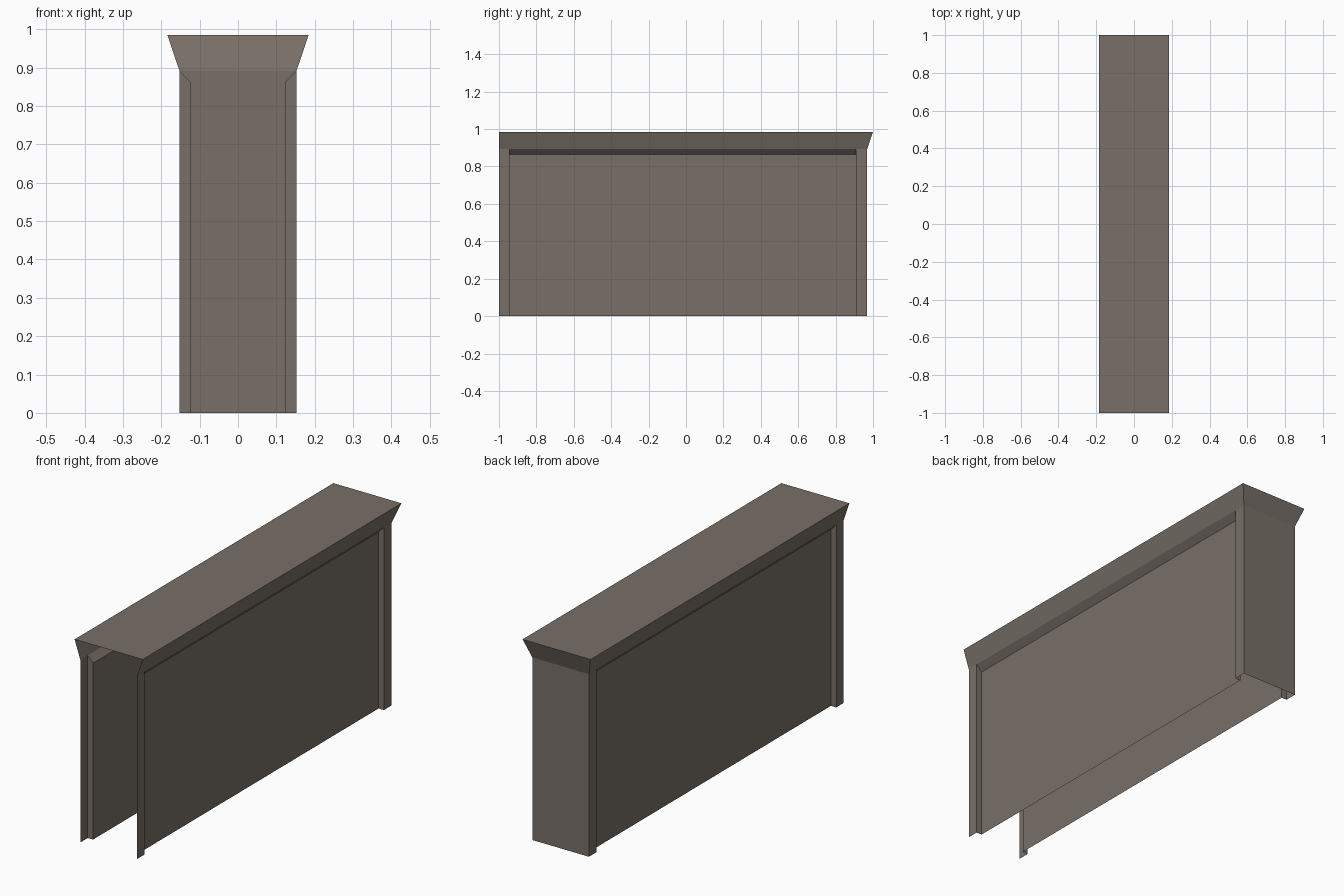
import bpy, bmesh

if "Cube" in bpy.data.objects:
    bpy.data.objects.remove(bpy.data.objects["Cube"])

W, CW, PW = 0.153, 0.184, 0.124      # half widths: wall, cap, recessed panel
H, FZ, PZ = 0.985, 0.893, 0.863      # heights: top, flare start, panel top
Y0, Y1, YC = -1.0, 0.969, 1.0        # open end, closed end, cap end
R0, R1 = -0.943, 0.909               # recess span

mat = bpy.data.materials.new("warm grey stone")
mat.diffuse_color = (0.188, 0.159, 0.138, 1)
mat.use_nodes = True
mat.node_tree.nodes["Principled BSDF"].inputs["Base Color"].default_value = mat.diffuse_color


def sheet(name, faces, flip=False):
    """Thin open surface from a few polygons; flip mirrors it across x."""
    bm = bmesh.new()
    for f in faces:
        pts = [(-x, y, z) for x, y, z in reversed(f)] if flip else f
        bm.faces.new([bm.verts.new(p) for p in pts])
    bmesh.ops.remove_doubles(bm, verts=bm.verts, dist=1e-5)
    me = bpy.data.meshes.new(name)
    bm.to_mesh(me)
    bm.free()
    me.materials.append(mat)
    ob = bpy.data.objects.new(name, me)
    bpy.context.collection.objects.link(ob)


def strip(x, a, b, z):
    """Upright quad facing +x."""
    return [(x, a, 0), (x, b, 0), (x, b, z), (x, a, z)]


def reveal(y):
    """Side of the recess, facing +y."""
    return [(W, y, 0), (PW, y, 0), (PW, y, PZ), (W, y, FZ)]


for side, flip in (("right", False), ("left", True)):
    # side wall with recessed panel, sloped recess top and flared cornice
    sheet(side + "_wall", [
        strip(W, Y0, R0, FZ), strip(W, R1, Y1, FZ), strip(PW, R0, R1, PZ),
        reveal(R0), reveal(R1)[::-1],
        [(PW, R0, PZ), (PW, R1, PZ), (W, R1, FZ), (W, R0, FZ)],
    ], flip)
    sheet(side + "_cornice", [
        [(W, Y0, FZ), (W, Y1, FZ), (CW, YC, H), (CW, Y0, H)]], flip)

# closed end wall and its cornice; the other end and underside stay open
sheet("end_wall", [[(W, Y1, 0), (-W, Y1, 0), (-W, Y1, FZ), (W, Y1, FZ)]])
sheet("end_cornice", [[(W, Y1, FZ), (-W, Y1, FZ), (-CW, YC, H), (CW, YC, H)]])

# flat top
sheet("top", [[(-CW, Y0, H), (CW, Y0, H), (CW, YC, H), (-CW, YC, H)]])
